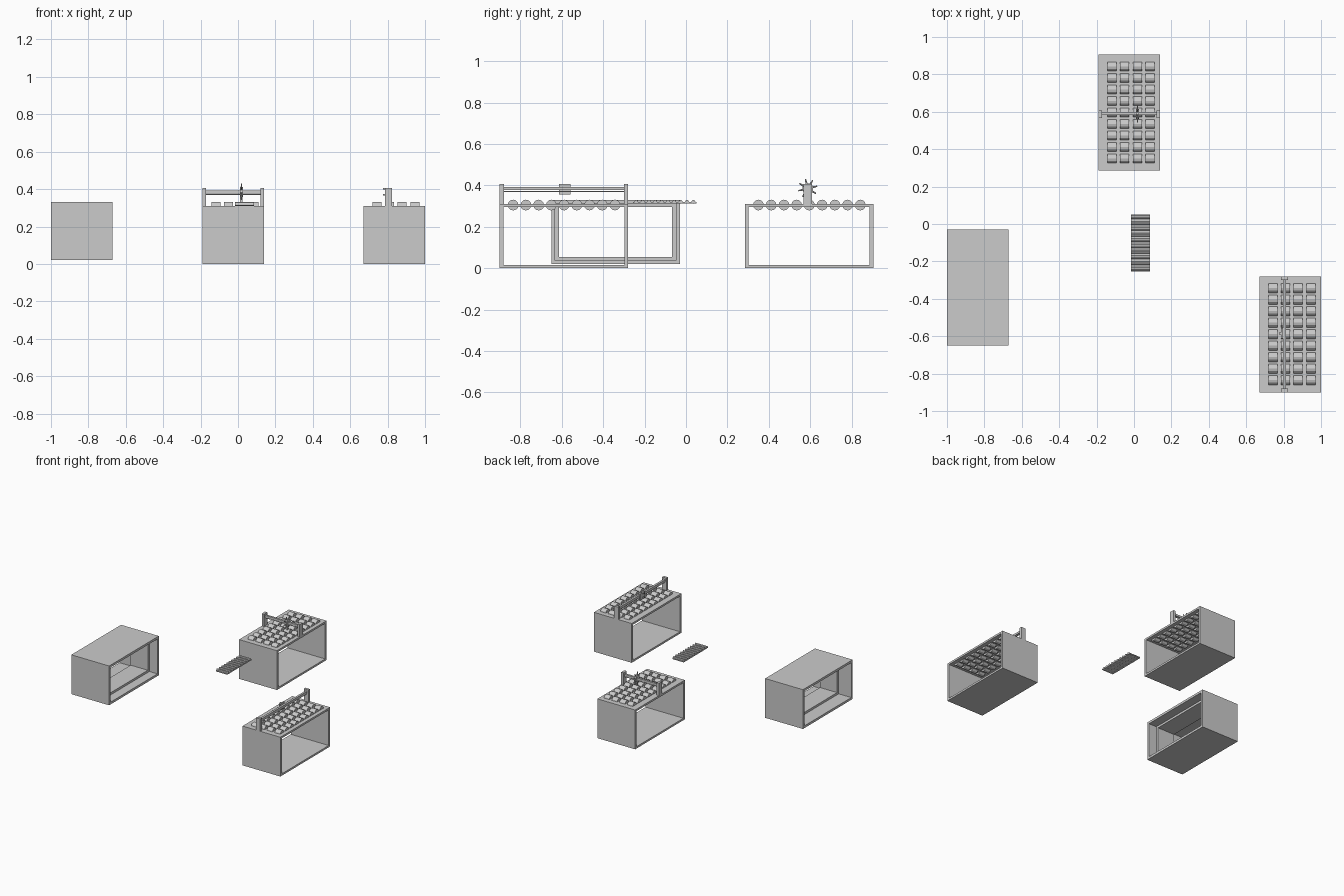
import bpy, bmesh
from math import pi, sin, cos
from mathutils import Matrix, Vector

if "Cube" in bpy.data.objects:
    bpy.data.objects.remove(bpy.data.objects["Cube"])


def finish(name, bm):
    bmesh.ops.recalc_face_normals(bm, faces=bm.faces)
    me = bpy.data.meshes.new(name)
    bm.to_mesh(me)
    bm.free()
    ob = bpy.data.objects.new(name, me)
    bpy.context.collection.objects.link(ob)
    return ob


def add_box(bm, x0, x1, y0, y1, z0, z1):
    m = Matrix.Translation(((x0 + x1) / 2, (y0 + y1) / 2, (z0 + z1) / 2))
    m = m @ Matrix.Diagonal((x1 - x0, y1 - y0, z1 - z0, 1))
    bmesh.ops.create_cube(bm, size=1, matrix=m)


def box(name, *d):
    bm = bmesh.new()
    add_box(bm, *d)
    return finish(name, bm)


def add_roller(bm, x0, x1, y, z, r, sides=12):
    m = Matrix.Translation(((x0 + x1) / 2, y, z)) @ Matrix.Rotation(pi / 2, 4, 'Y')
    bmesh.ops.create_cone(bm, cap_ends=True, segments=sides, radius1=r, radius2=r,
                          depth=x1 - x0, matrix=m)


def tunnel(name, x0, x1, y0, y1, z0, z1, t, tz):
    """Rectangular tube open along x."""
    outer = [(y0, z0), (y1, z0), (y1, z1), (y0, z1)]
    inner = [(y0 + t, z0 + tz), (y1 - t, z0 + tz), (y1 - t, z1 - tz), (y0 + t, z1 - tz)]
    bm = bmesh.new()
    rings = [[bm.verts.new((x, *p)) for p in loop]
             for x in (x0, x1) for loop in (outer, inner)]
    for a, b in ((0, 1), (1, 3), (3, 2), (2, 0)):
        for i in range(4):
            j = (i + 1) % 4
            bm.faces.new((rings[a][i], rings[a][j], rings[b][j], rings[b][i]))
    return finish(name, bm)


def spiked_wheel(name, x0, x1, y, z, r, tip, n=8):
    """Hub with pointed teeth around the x axis."""
    bm = bmesh.new()
    add_roller(bm, x0, x1, y, z, r)
    for i in range(n):
        a = 2 * pi * (i + 0.3) / n
        d = Vector((0, cos(a), sin(a)))
        m = Matrix.Translation(Vector(((x0 + x1) / 2, y, z)) + d * (r + tip) / 2)
        m = m @ d.to_track_quat('Z', 'Y').to_matrix().to_4x4()
        bmesh.ops.create_cone(bm, cap_ends=True, segments=6, radius1=0.005,
                              radius2=0.003, depth=tip - r + 0.006, matrix=m)
    return finish(name, bm)


def table(prefix, x0, y0):
    """Open cabinet with four lanes of rollers set through its top."""
    tunnel(prefix + "_cabinet", x0, x0 + 0.33, y0, y0 + 0.62, 0, 0.31, 0.018, 0.015)
    for lane in range(4):
        a = x0 + 0.048 + lane * 0.068
        bm = bmesh.new()
        for i in range(9):
            add_roller(bm, a, a + 0.048, y0 + 0.065 + i * 0.0615, 0.305, 0.026)
        finish(f"{prefix}_roller_lane_{lane + 1}", bm)


# Two roller tables
table("back_table", -0.19, 0.285)
table("right_table", 0.67, -0.9)

# Gantry across the back table
for side, x in (("left", -0.19), ("right", 0.12)):
    box(f"back_gantry_{side}_post", x, x + 0.02, 0.568, 0.608, 0.31, 0.407)
box("back_gantry_beam", -0.18, 0.13, 0.582, 0.598, 0.377, 0.393)
box("back_gantry_rail", -0.18, 0.13, 0.586, 0.594, 0.369, 0.374)
box("back_carriage_arm", 0.012, 0.024, 0.584, 0.596, 0.312, 0.36)
spiked_wheel("back_carriage_wheel", 0.01, 0.027, 0.588, 0.385, 0.026, 0.044)

# Gantry along the right table
for side, y in (("front", -0.9), ("back", -0.3)):
    box(f"right_gantry_{side}_post", 0.786, 0.824, y, y + 0.02, 0.31, 0.407)
box("right_gantry_beam", 0.797, 0.813, -0.89, -0.29, 0.377, 0.393)
box("right_gantry_rail", 0.801, 0.809, -0.89, -0.29, 0.369, 0.374)
box("right_carriage", 0.786, 0.797, -0.613, -0.557, 0.355, 0.407)
for i, z in enumerate((0.365, 0.398)):
    box(f"right_carriage_hook_{i + 1}", 0.776, 0.787, -0.59, -0.58, z, z + 0.008)

# Left cabinet with a recessed inner frame
tunnel("left_cabinet", -1.0, -0.67, -0.65, -0.03, 0.02, 0.33, 0.018, 0.018)
tunnel("left_inner_frame", -0.89, -0.74, -0.633, -0.047, 0.037, 0.313, 0.02, 0.018)

# Loose ribbed strip
bm = bmesh.new()
add_box(bm, -0.015, 0.085, -0.255, 0.05, 0.312, 0.32)
for i in range(10):
    add_roller(bm, -0.015, 0.085, -0.24 + i * 0.0306, 0.3205, 0.0095, 8)
finish("ribbed_strip", bm)
